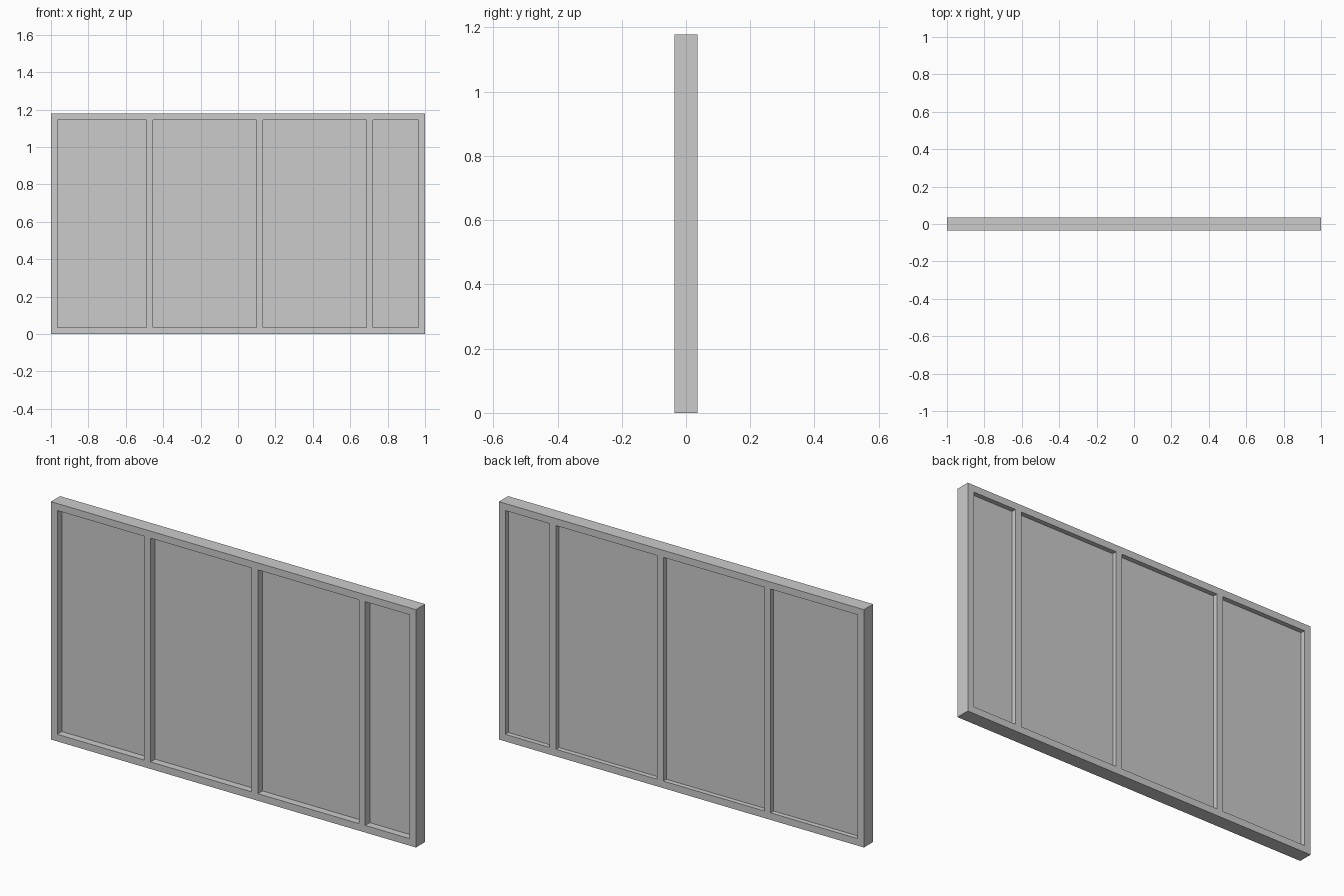
import bpy, bmesh

if "Cube" in bpy.data.objects:
    bpy.data.objects.remove(bpy.data.objects["Cube"])

HEIGHT, DEPTH, BAR, PITCH = 1.178, 0.072, 0.035, 0.588
PANE_FRONT, PANE_BACK = 0.0, 0.012

# Pane openings as (left, right) pairs: three mullions at a regular pitch
mullions = [-0.489 + i * PITCH for i in range(3)]
lefts = [-1 + BAR] + [m + BAR for m in mullions]
rights = mullions + [1 - BAR]
openings = list(zip(lefts, rights))


def finish(bm, name):
    bmesh.ops.recalc_face_normals(bm, faces=bm.faces)
    mesh = bpy.data.meshes.new(name)
    bm.to_mesh(mesh)
    bm.free()
    obj = bpy.data.objects.new(name, mesh)
    bpy.context.collection.objects.link(obj)
    return obj


def box(name, x, y, z):
    bm = bmesh.new()
    bmesh.ops.create_cube(bm, size=1)
    for v in bm.verts:
        v.co = [lo + (c + 0.5) * (hi - lo) for c, (lo, hi) in zip(v.co, (x, y, z))]
    return finish(bm, name)


# Frame with mullions: one seamless lattice, extruded through its depth
xs = [-1.0] + [x for pair in openings for x in pair] + [1.0]
zs = [0, BAR, HEIGHT - BAR, HEIGHT]
bm = bmesh.new()
grid = [[bm.verts.new((x, -DEPTH / 2, z)) for z in zs] for x in xs]
for i in range(len(xs) - 1):
    for k in range(3):
        if not (k == 1 and i % 2 == 1):
            bm.faces.new((grid[i][k], grid[i + 1][k], grid[i + 1][k + 1], grid[i][k + 1]))
front = bm.faces[:]
result = bmesh.ops.extrude_face_region(bm, geom=front, use_keep_orig=True)
back = [g for g in result["geom"] if isinstance(g, bmesh.types.BMVert)]
bmesh.ops.translate(bm, verts=back, vec=(0, DEPTH, 0))
finish(bm, "window_frame")

# Panes set slightly behind the middle of the frame
for n, (left, right) in enumerate(openings, 1):
    box(f"pane_{n}", (left, right), (PANE_FRONT, PANE_BACK), (BAR, HEIGHT - BAR))
